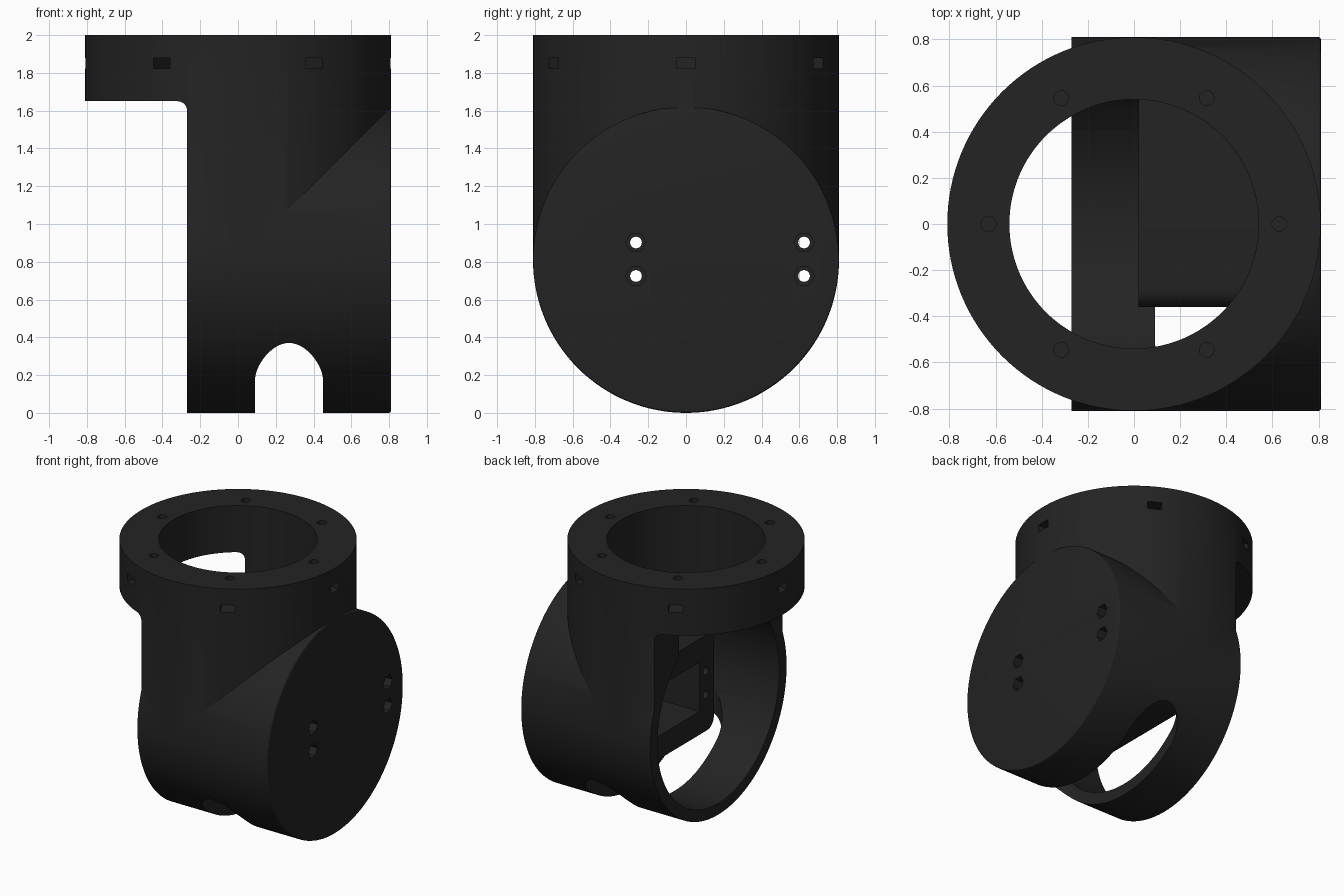
import bpy, bmesh, math
from mathutils import Matrix, Vector

if "Cube" in bpy.data.objects:
    bpy.data.objects.remove(bpy.data.objects["Cube"])

R = 0.81          # outer radius of both tubes
CUT = -0.27       # open side plane

black = bpy.data.materials.new("matte black")
black.diffuse_color = (0.017, 0.017, 0.017, 1)
black.use_nodes = True
black.node_tree.nodes["Principled BSDF"].inputs["Base Color"].default_value = black.diffuse_color


def make(name, bm):
    bmesh.ops.recalc_face_normals(bm, faces=bm.faces)
    me = bpy.data.meshes.new(name)
    bm.to_mesh(me)
    bm.free()
    me.materials.append(black)
    ob = bpy.data.objects.new(name, me)
    bpy.context.collection.objects.link(ob)
    return ob


def prism(name, pts, axis, lo, hi):
    """Extrude a 2D outline along an axis; outline is (y,z), (x,z) or (x,y)."""
    def place(p, d):
        return {'X': (d, p[0], p[1]), 'Y': (p[0], d, p[1]), 'Z': (p[0], p[1], d)}[axis]
    bm = bmesh.new()
    a = [bm.verts.new(place(p, lo)) for p in pts]
    b = [bm.verts.new(place(p, hi)) for p in pts]
    bm.faces.new(a)
    bm.faces.new(b)
    for i in range(len(pts)):
        j = (i + 1) % len(pts)
        bm.faces.new((a[i], a[j], b[j], b[i]))
    return make(name, bm)


def circle(cx, cy, r, n=128):
    return [(cx + r * math.cos(2 * math.pi * i / n), cy + r * math.sin(2 * math.pi * i / n))
            for i in range(n)]


def rounded(x0, x1, y0, y1, r, n=8):
    pts = []
    for k, (cx, cy) in enumerate([(x1 - r, y1 - r), (x0 + r, y1 - r), (x0 + r, y0 + r), (x1 - r, y0 + r)]):
        for i in range(n + 1):
            a = math.pi / 2 * (k + i / n)
            pts.append((cx + r * math.cos(a), cy + r * math.sin(a)))
    return pts


def rect(x0, x1, y0, y1):
    return [(x0, y0), (x1, y0), (x1, y1), (x0, y1)]


def combine(target, tool, op):
    mod = target.modifiers.new(op, 'BOOLEAN')
    mod.operation, mod.solver, mod.object = op, 'EXACT', tool
    dg = bpy.context.evaluated_depsgraph_get()
    me = bpy.data.meshes.new_from_object(target.evaluated_get(dg))
    target.modifiers.clear()
    target.data = me
    bpy.data.objects.remove(tool)


def cut(tool):
    combine(body, tool, 'DIFFERENCE')


# horizontal housing drum with a softened closed end
body = prism("joint_housing", circle(0, R, R), 'X', -0.3, R)
bm = bmesh.new()
bm.from_mesh(body.data)
rim = [e for e in bm.edges if all(v.co.x > 0.8 for v in e.verts)]
bmesh.ops.bevel(bm, geom=rim, offset=0.012, segments=3, profile=0.5, affect='EDGES')
bm.to_mesh(body.data)
bm.free()

# upright neck
combine(body, prism("neck", circle(0, 0, R - 0.0008), 'Z', R, 2.0), 'UNION')

# flat open side with filleted corner under the collar
cut(prism("side_cut", rounded(-1.5, CUT, -0.5, 1.65, 0.05), 'Y', -1.2, 1.2))

# neck bore and drum cavity
cut(prism("bore", circle(0, 0, 0.54), 'Z', 0.8, 2.2))
cut(prism("cavity", circle(0, R, 0.725), 'X', -0.5, 0.72))

# cable slot with round ends in the underside
cut(prism("slot", rounded(0.09, 0.45, -0.68, 0.68, 0.1799, 16), 'Z', -0.2, 0.6))

# motor mount block inside the drum
combine(body, prism("motor_block", rounded(-0.36, 0.70, 0.45, 1.17, 0.08), 'X', 0.02, 0.76), 'UNION')
cut(prism("motor_pocket", rect(-0.19, 0.55, 0.625, 0.995), 'X', -0.1, 0.6))

# motor screw holes with wide outer recesses
for y in (-0.265, 0.625):
    for z in (0.725, 0.902):
        cut(prism("screw", circle(y, z, 0.031, 20), 'X', -0.1, 0.9))
        cut(prism("recess", circle(y, z, 0.054, 6), 'X', 0.25, 0.9))

# collar screw holes and radial nut slots
for k in range(6):
    a = math.pi / 3 * k
    cut(prism("collar_screw", circle(0.63 * math.cos(a), 0.63 * math.sin(a), 0.032, 20), 'Z', 1.74, 2.1))
    slot = prism("nut_slot", rect(-0.05, 0.05, 1.823, 1.879), 'X', 0.57, 0.9)
    slot.data.transform(Matrix.Rotation(a, 4, 'Z'))
    cut(slot)

# soften round surfaces, keep edges sharp
bpy.ops.object.select_all(action='DESELECT')
body.select_set(True)
bpy.context.view_layer.objects.active = body
bpy.ops.object.shade_smooth_by_angle(angle=math.radians(25))
